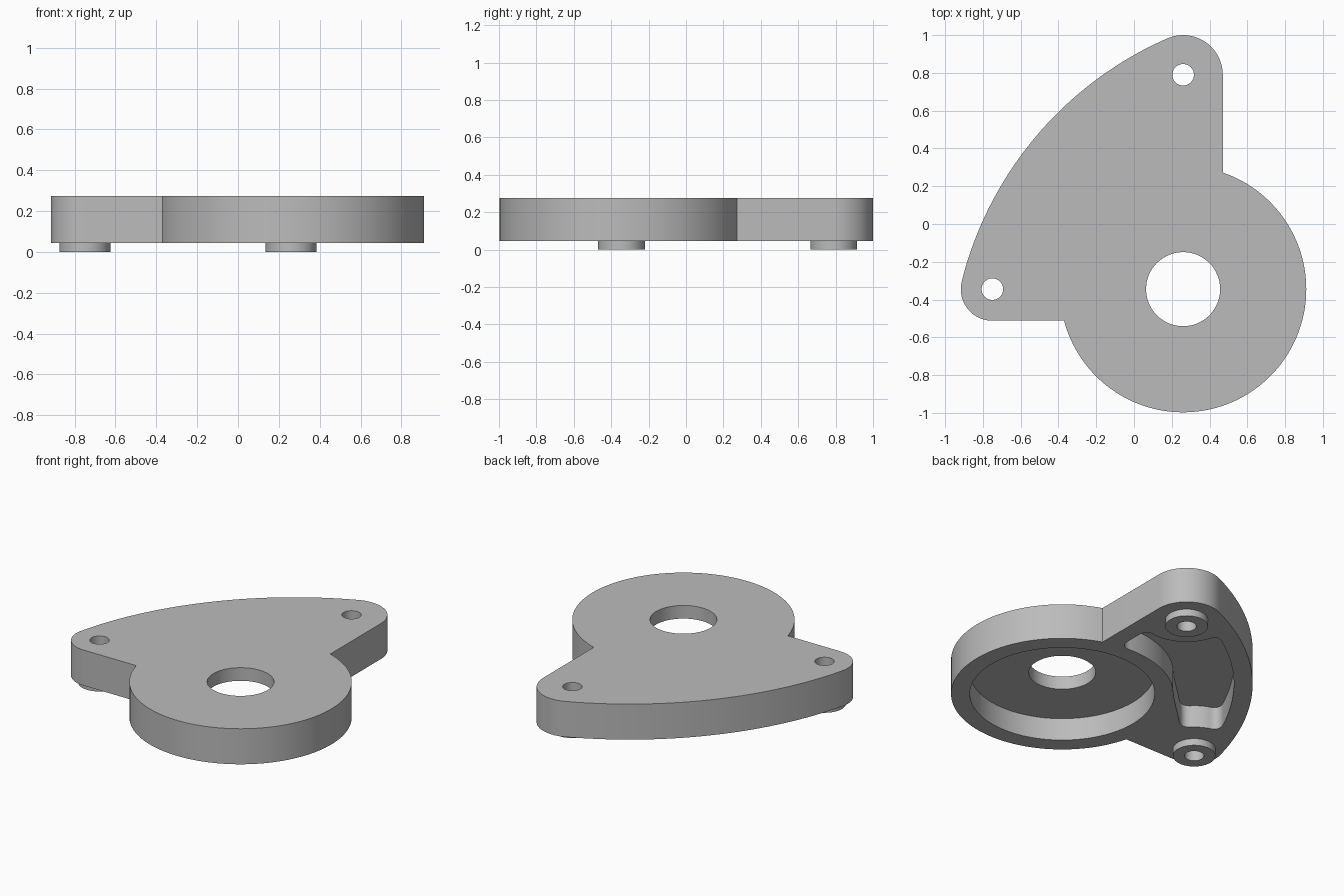
import bpy
import bmesh
from math import radians, cos, sin, atan2, degrees
from mathutils import Vector

if "Cube" in bpy.data.objects:
    bpy.data.objects.remove(bpy.data.objects["Cube"], do_unlink=True)

# Main dimensions
HUB, HUB_R = Vector((0.26, -0.345)), 0.652
EAR_A, EAR_A_R = Vector((0.26, 0.79)), 0.21
EAR_B, EAR_B_R = Vector((-0.75, -0.345)), 0.167
SWEEP, SWEEP_R = Vector((0.943, -0.770)), 1.913
BOTTOM, FLOOR, TOP = 0.045, 0.19, 0.275
WALL, CLEARANCE = 0.11, 0.26

grey = bpy.data.materials.new("plain_grey")
grey.use_nodes = True
grey.diffuse_color = (0.5, 0.5, 0.5, 1)
grey.node_tree.nodes["Principled BSDF"].inputs["Base Color"].default_value = (0.5, 0.5, 0.5, 1)


def arc(center, radius, start, end, steps=32):
    """Points on an arc, angles in degrees."""
    angles = [radians(start + (end - start) * i / steps) for i in range(steps + 1)]
    return [center + radius * Vector((cos(a), sin(a))) for a in angles]


def circle(center, radius, steps=96):
    return arc(center, radius, 0, 360, steps)[:-1]


def heading(a, b):
    """Angle of the direction from a to b, in 0..360 degrees."""
    return degrees(atan2(b.y - a.y, b.x - a.x)) % 360


def walk(path, distance):
    """Split a path at a distance along it; return the remainder."""
    for i in range(len(path) - 1):
        step = (path[i + 1] - path[i]).length
        if step >= distance:
            return [path[i].lerp(path[i + 1], distance / step)] + path[i + 1:]
        distance -= step
    return path[-1:]


def round_corners(segments, size):
    """Join open paths into a loop, rounding every junction."""
    trimmed = [walk(walk(s, size)[::-1], size)[::-1] for s in segments]
    loop = []
    for i, path in enumerate(trimmed):
        corner, a, b = segments[i][-1], path[-1], trimmed[(i + 1) % len(trimmed)][0]
        loop += path
        for k in range(1, 10):
            t = k / 10
            loop.append(a * (1 - t) ** 2 + corner * (2 * t * (1 - t)) + b * t ** 2)
    return loop


def prism(name, loop, low, high):
    """Extrude a flat outline between two heights."""
    bm = bmesh.new()
    face = bm.faces.new([bm.verts.new((p.x, p.y, low)) for p in loop])
    top = bmesh.ops.extrude_face_region(bm, geom=[face])
    moved = [v for v in top["geom"] if isinstance(v, bmesh.types.BMVert)]
    bmesh.ops.translate(bm, verts=moved, vec=(0, 0, high - low))
    bmesh.ops.recalc_face_normals(bm, faces=bm.faces)
    mesh = bpy.data.meshes.new(name)
    bm.to_mesh(mesh)
    bm.free()
    mesh.materials.append(grey)
    obj = bpy.data.objects.new(name, mesh)
    bpy.context.collection.objects.link(obj)
    return obj


# Plate outline: hub, corner ear, sweeping back edge, side ear
side_y = EAR_B.y - EAR_B_R
side_x = EAR_A.x + EAR_A_R
hub_start = Vector((HUB.x - (HUB_R ** 2 - EAR_B_R ** 2) ** 0.5, side_y))
hub_end = Vector((side_x, HUB.y + (HUB_R ** 2 - EAR_A_R ** 2) ** 0.5))
to_a, to_b = heading(SWEEP, EAR_A), heading(SWEEP, EAR_B)
outline = arc(HUB, HUB_R, heading(HUB, hub_start) - 360, heading(HUB, hub_end), 96)
outline += arc(EAR_A, EAR_A_R, 0, to_a, 24)
outline += arc(SWEEP, SWEEP_R, to_a, to_b, 48)[1:-1]
outline += arc(EAR_B, EAR_B_R, to_b, 270, 24)
plate = prism("cover_plate", outline, BOTTOM, TOP)

# Curved underside pocket between the hub and the back edge
inner = arc(HUB, HUB_R, 142, 81.2)
near_a = arc(EAR_A, CLEARANCE, 292.6, 184.9)
near_b = arc(EAR_B, CLEARANCE, 84.7, 32.5)
back = arc(SWEEP, SWEEP_R - WALL, heading(SWEEP, near_a[-1]), heading(SWEEP, near_b[0]))
pocket = round_corners([inner, [inner[-1], near_a[0]], near_a, back, near_b,
                        [near_b[-1], inner[0]]], 0.075)

# Bosses are joined, then pockets and holes are cut
tools = []
for ear in (EAR_A, EAR_B):
    tools.append((prism("mounting_boss", circle(ear, 0.125, 48), 0, BOTTOM + 0.04), "UNION"))
tools.append((prism("hub_pocket", circle(HUB, HUB_R - WALL), -0.1, FLOOR), "DIFFERENCE"))
tools.append((prism("curved_pocket", pocket, -0.1, FLOOR), "DIFFERENCE"))
tools.append((prism("shaft_hole", circle(HUB, 0.196), -0.1, 0.4), "DIFFERENCE"))
for ear in (EAR_A, EAR_B):
    tools.append((prism("screw_hole", circle(ear, 0.057, 40), -0.1, 0.4), "DIFFERENCE"))

for tool, operation in tools:
    tool.hide_render = True
    mod = plate.modifiers.new(tool.name, "BOOLEAN")
    mod.object, mod.operation, mod.solver = tool, operation, "EXACT"

# Bake the modifiers and drop the helpers
graph = bpy.context.evaluated_depsgraph_get()
baked = bpy.data.meshes.new_from_object(plate.evaluated_get(graph))
plate.modifiers.clear()
plate.data = baked
for tool, _ in tools:
    bpy.data.objects.remove(tool, do_unlink=True)

# Smooth curved walls, sharp rims
bpy.ops.object.select_all(action="DESELECT")
plate.select_set(True)
bpy.context.view_layer.objects.active = plate
bpy.ops.object.shade_smooth_by_angle(angle=radians(30))
